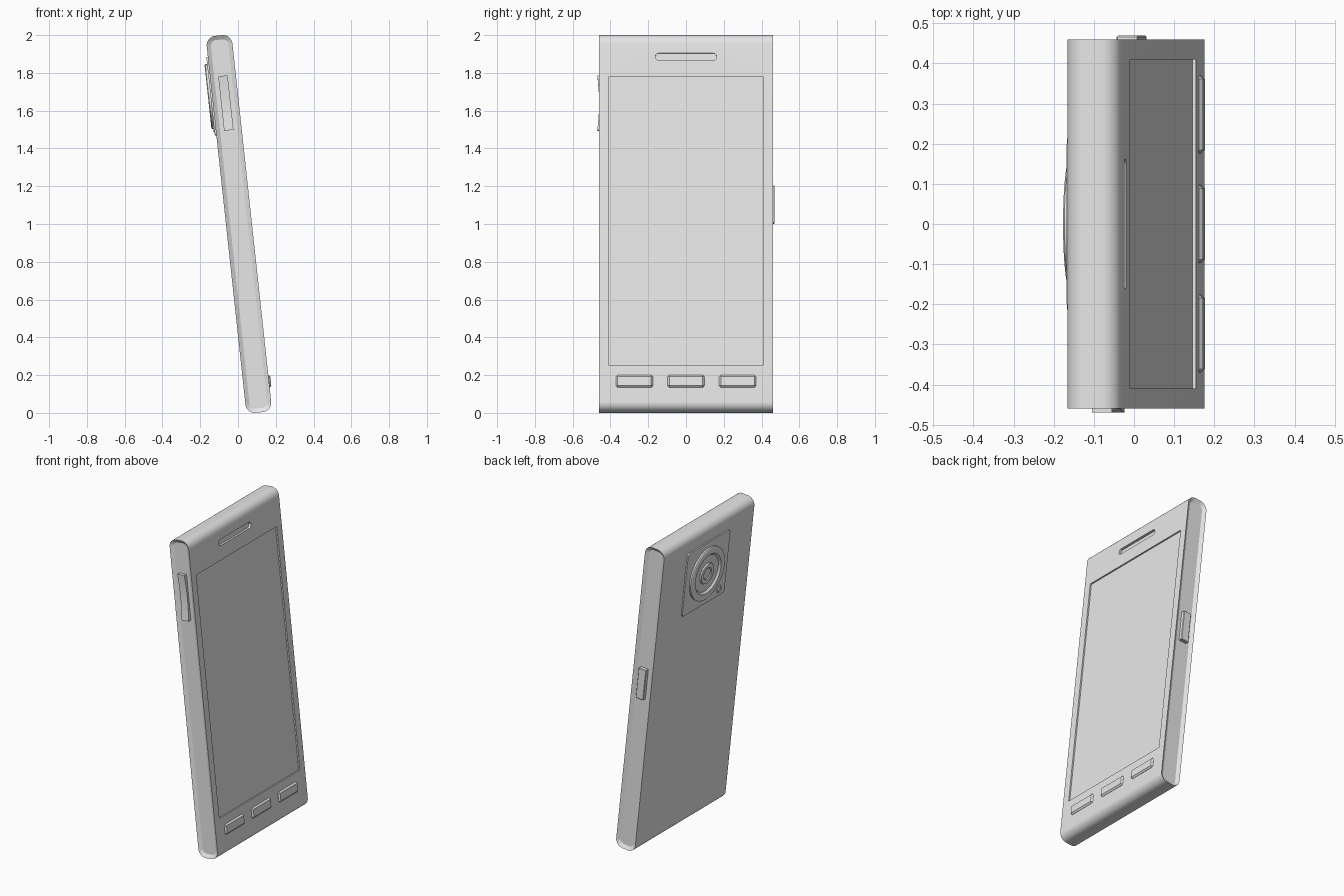
import bpy, bmesh
from math import sin, cos, pi

cube = bpy.data.objects.get("Cube")
if cube:
    bpy.data.objects.remove(cube, do_unlink=True)

# Handset sizes: thickness along x, width along y, length along z
THICK, WIDTH, LENGTH = 0.137, 0.92, 2.007
FACE = THICK / 2
SIDE = WIDTH / 2
LEAN = -0.1077
CENTRE = (0.005, 0, 1.0)

grey = bpy.data.materials.new("light_grey")
grey.use_nodes = True
grey.diffuse_color = (0.8, 0.8, 0.8, 1)
grey.node_tree.nodes["Principled BSDF"].inputs["Base Color"].default_value = (0.8, 0.8, 0.8, 1)


def finish(name, bm):
    """Turn a bmesh into a leaning object with the shared material."""
    bmesh.ops.recalc_face_normals(bm, faces=bm.faces)
    mesh = bpy.data.meshes.new(name)
    bm.to_mesh(mesh)
    bm.free()
    mesh.materials.append(grey)
    obj = bpy.data.objects.new(name, mesh)
    bpy.context.collection.objects.link(obj)
    obj.location = CENTRE
    obj.rotation_euler = (0, LEAN, 0)
    return obj


def activate(obj):
    bpy.ops.object.select_all(action='DESELECT')
    obj.select_set(True)
    bpy.context.view_layer.objects.active = obj


def smooth(obj):
    activate(obj)
    bpy.ops.object.shade_smooth_by_angle()


def rounded(w, h, r=0.0, u0=0.0, v0=0.0, steps=8):
    """Outline of a rectangle with rounded corners."""
    pts = []
    for k, (su, sv) in enumerate([(1, 1), (-1, 1), (-1, -1), (1, -1)]):
        cu, cv = u0 + su * (w / 2 - r), v0 + sv * (h / 2 - r)
        if r == 0:
            pts.append((cu, cv))
            continue
        for i in range(steps + 1):
            a = (k + i / steps) * pi / 2
            pts.append((cu + r * cos(a), cv + r * sin(a)))
    return pts


def prism(outline, axis, start, end):
    """Extrude an outline along local x or y."""
    bm = bmesh.new()

    def place(u, v, d):
        return (d, u, v) if axis == 'x' else (u, d, v)

    face = bm.faces.new([bm.verts.new(place(u, v, start)) for u, v in outline])
    geom = bmesh.ops.extrude_face_region(bm, geom=[face])["geom"]
    for v in geom:
        if isinstance(v, bmesh.types.BMVert):
            v.co["xyz".index(axis)] = end
    bmesh.ops.recalc_face_normals(bm, faces=bm.faces)
    return bm


def chamfer(obj, width):
    mod = obj.modifiers.new("chamfer", 'BEVEL')
    mod.width = width
    mod.segments = 1


def lathe(name, profile, y, z, sides=48):
    """Turn a (radius, height) profile about an axis out of the back."""
    bm = bmesh.new()
    rings = []
    for r, d in profile:
        rings.append([bm.verts.new((-FACE - d, y + r * cos(2 * pi * i / sides),
                                    z + r * sin(2 * pi * i / sides)))
                      for i in range(sides)])
    for a, b in zip(rings, rings[1:]):
        for i in range(sides):
            j = (i + 1) % sides
            bm.faces.new((a[i], a[j], b[j], b[i]))
    bm.faces.new(rings[-1])
    bm.faces.new(rings[0])
    obj = finish(name, bm)
    smooth(obj)
    return obj


# Body shell with recessed side panels
bm = prism(rounded(THICK, LENGTH, 0.05), 'y', -SIDE, SIDE)
ends = [f for f in bm.faces if abs(f.normal.y) > 0.9]
bmesh.ops.inset_individual(bm, faces=ends, thickness=0.022, depth=0)
for f in ends:
    bmesh.ops.translate(bm, verts=f.verts, vec=-0.014 * f.normal)
body = finish("body_shell", bm)

# Screen recess and earpiece slot cut into the front
cuts = [("screen_recess", rounded(0.82, 1.535, v0=0.009), 0.009),
        ("earpiece_slot", rounded(0.325, 0.038, 0.0185, v0=0.883), 0.015)]
for name, outline, depth in cuts:
    cutter = finish(name, prism(outline, 'x', FACE - depth, FACE + 0.05))
    cutter.hide_render = True
    bpy.context.view_layer.update()
    mod = body.modifiers.new(name, 'BOOLEAN')
    mod.operation = 'DIFFERENCE'
    mod.solver = 'EXACT'
    mod.object = cutter
    activate(body)
    bpy.ops.object.modifier_apply(modifier=mod.name)
    bpy.data.objects.remove(cutter, do_unlink=True)
smooth(body)

# Three front keys
for name, y in [("left", -0.273), ("middle", 0), ("right", 0.273)]:
    key = finish(name + "_key", prism(rounded(0.195, 0.066, u0=y, v0=-0.845),
                                      'x', FACE - 0.02, FACE + 0.01))
    chamfer(key, 0.009)

# Rocker with a dished outer face
low, high, steps = 0.499, 0.789, 10
outline = [(-SIDE + 0.03, high), (-SIDE + 0.03, low)]
for i in range(steps + 1):
    t = i / steps
    outline.append((-SIDE - 0.009 + 0.009 * sin(pi * t), low + (high - low) * t))
rocker = finish("volume_rocker", prism(outline, 'x', -0.025, 0.025))
smooth(rocker)

# Single key on the opposite side
side_key = finish("side_key", prism(rounded(0.054, 0.2, v0=0.103), 'y',
                                    SIDE - 0.03, SIDE + 0.009))
chamfer(side_key, 0.003)

# Camera plate, lens rings and lamp on the back
CAM = 0.688
plate = finish("camera_plate", prism(rounded(0.43, 0.42, 0.02, v0=CAM), 'x',
                                     -FACE + 0.01, -FACE - 0.008))
smooth(plate)
lathe("lens_ring", [(0.172, -0.01), (0.172, 0.018), (0.166, 0.022), (0.13, 0.022),
                    (0.118, 0.010), (0.068, 0.010), (0.064, 0.018), (0.04, 0.018),
                    (0.034, 0.013)], 0, CAM)
lathe("camera_lamp", [(0.024, -0.005), (0.024, 0.012), (0.018, 0.012),
                      (0.015, 0.009)], -0.155, CAM - 0.166, 24)
